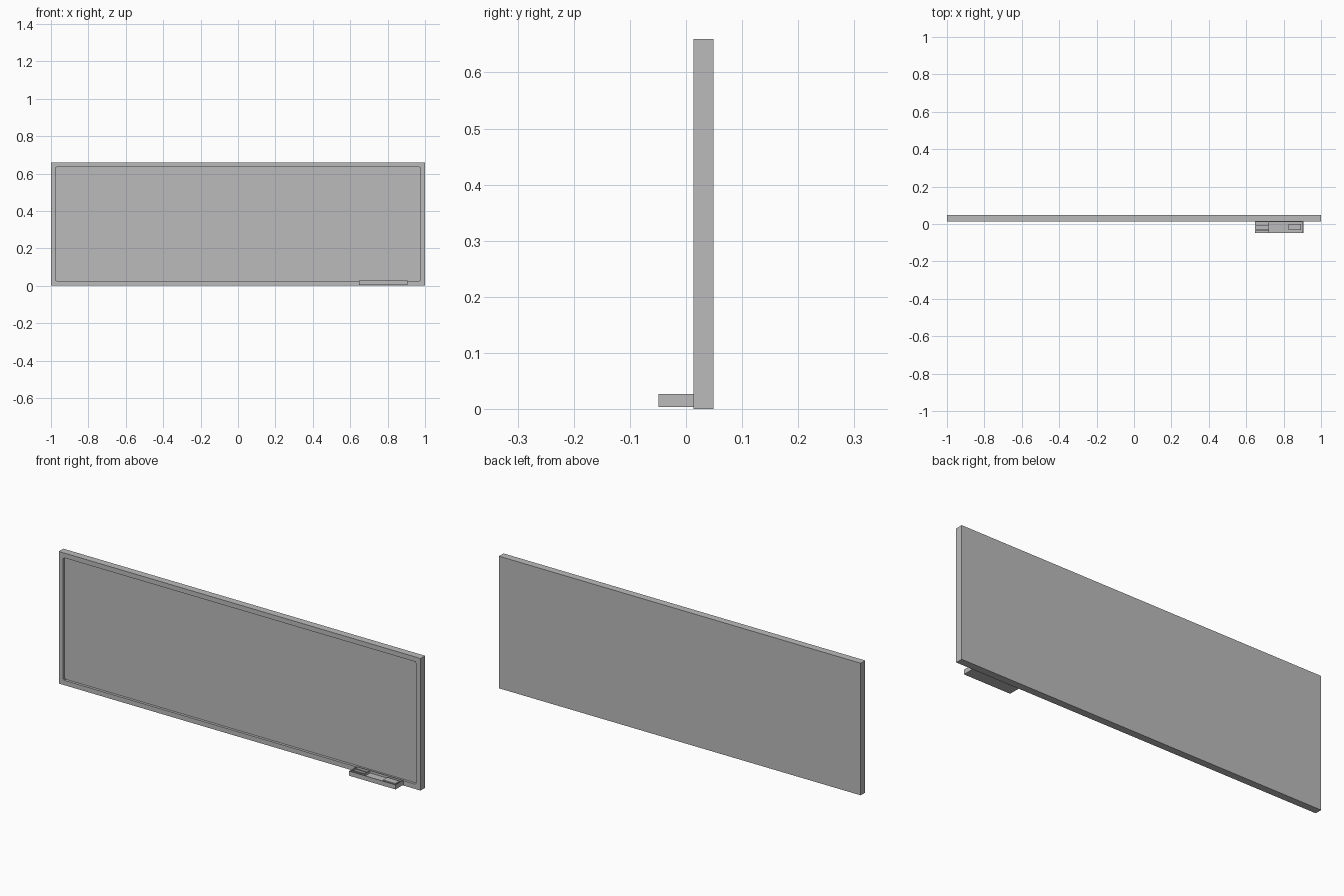
import bpy
import bmesh

if "Cube" in bpy.data.objects:
    bpy.data.objects.remove(bpy.data.objects["Cube"], do_unlink=True)

grey = bpy.data.materials.new("plain grey")
grey.use_nodes = True
colour = (0.5, 0.5, 0.5, 1)
grey.diffuse_color = colour
grey.node_tree.nodes["Principled BSDF"].inputs["Base Color"].default_value = colour


def box(name, x, y, z):
    """Box from (min, max) ranges, returned as an object and its bmesh."""
    bm = bmesh.new()
    bmesh.ops.create_cube(bm, size=1)
    for v in bm.verts:
        v.co = [r[0] if c < 0 else r[1] for c, r in zip(v.co, (x, y, z))]
    mesh = bpy.data.meshes.new(name)
    mesh.materials.append(grey)
    ob = bpy.data.objects.new(name, mesh)
    bpy.context.collection.objects.link(ob)
    return ob, bm


def finish(ob, bm):
    bm.to_mesh(ob.data)
    bm.free()


def hollow(bm, axis, sign, wall, depth):
    """Inset the face on one side and sink it to leave a rim."""
    bm.normal_update()
    face = next(f for f in bm.faces if f.normal[axis] * sign > 0.9)
    bmesh.ops.inset_region(bm, faces=[face], thickness=wall)
    rim = bmesh.ops.extrude_discrete_faces(bm, faces=[face])["faces"][0]
    for v in rim.verts:
        v.co[axis] -= sign * depth
    return rim


# Board with a raised frame around a sunken writing surface
board, bm = box("board", (-1, 1), (0.013, 0.049), (0, 0.66))
panel = hollow(bm, 1, -1, 0.034, 0.013)
# Slightly rounded inside corners of the frame
corners = [e for v in panel.verts for e in v.link_edges if e not in panel.edges[:]]
bmesh.ops.bevel(bm, geom=corners, offset=0.005, segments=3, affect='EDGES')
finish(board, bm)

# Pen tray: thin-walled open box on the lower edge of the frame
tray, bm = box("pen_tray", (0.648, 0.905), (-0.049, 0.013), (0.004, 0.027))
hollow(bm, 2, 1, 0.004, 0.012)
finish(tray, bm)

# Pen holder: ribs and a cross wall at one end of the tray
for i, y in enumerate((-0.034, -0.011)):
    finish(*box(f"pen_rib_{i + 1}", (0.651, 0.722), (y, y + 0.004), (0.014, 0.025)))
finish(*box("tray_divider", (0.719, 0.723), (-0.046, 0.01), (0.014, 0.025)))

# Eraser block at the other end
finish(*box("eraser", (0.825, 0.893), (-0.033, 0.001), (0.014, 0.024)))
